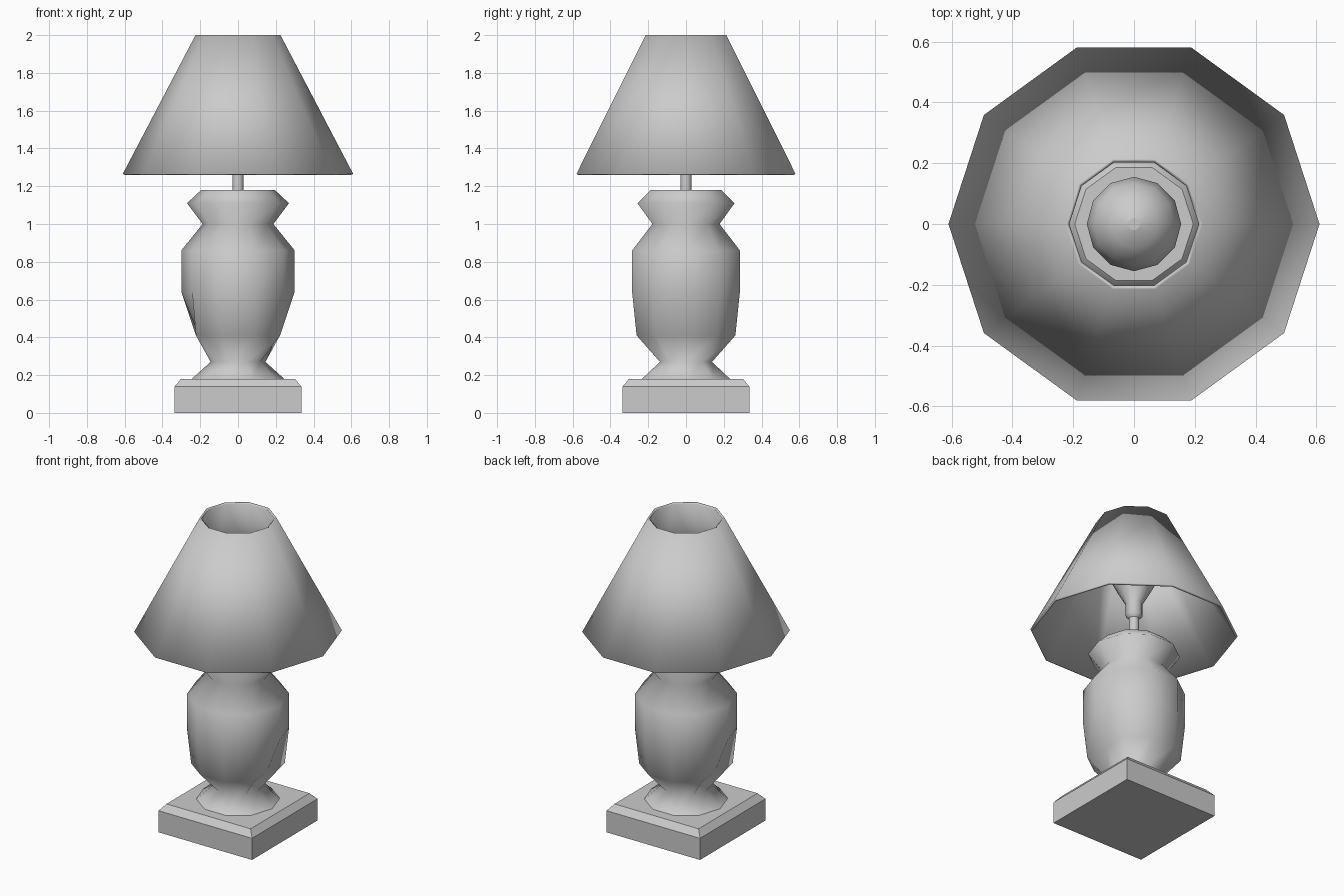
import bpy, bmesh, math

cube = bpy.data.objects.get("Cube")
if cube:
    bpy.data.objects.remove(cube, do_unlink=True)

GREY = (0.6, 0.6, 0.6, 1.0)
mat = bpy.data.materials.new("plain grey")
mat.use_nodes = True
mat.diffuse_color = GREY
mat.node_tree.nodes["Principled BSDF"].inputs["Base Color"].default_value = GREY


def add_object(name, bm):
    mesh = bpy.data.meshes.new(name)
    bm.to_mesh(mesh)
    bm.free()
    mesh.materials.append(mat)
    ob = bpy.data.objects.new(name, mesh)
    bpy.context.collection.objects.link(ob)
    return ob


def lathe(name, profile, sides, caps=True, adjust=None):
    """Revolve (radius, height) points; the walls are smooth, the caps flat."""
    bm = bmesh.new()
    rings = []
    for r, z in profile:
        ring = []
        for i in range(sides):
            a = math.tau * i / sides
            k = adjust(i, z) if adjust else 1
            ring.append(bm.verts.new((r * k * math.cos(a), r * k * math.sin(a), z)))
        rings.append(ring)
    for low, high in zip(rings, rings[1:]):
        for i in range(sides):
            j = (i + 1) % sides
            bm.faces.new((low[i], low[j], high[j], high[i])).smooth = True
    if caps:
        bm.faces.new(rings[0][::-1])
        bm.faces.new(rings[-1])
    return add_object(name, bm)


# Square base with a bevelled top
bm = bmesh.new()
bmesh.ops.create_cube(bm, size=1)
for v in bm.verts:
    v.co = (v.co.x * 0.67, v.co.y * 0.67, (v.co.z + 0.5) * 0.14)
top = max(bm.faces, key=lambda f: f.calc_center_median().z)
rim = bmesh.ops.extrude_face_region(bm, geom=[top])
bm.faces.remove(top)
for v in rim["geom"]:
    if isinstance(v, bmesh.types.BMVert):
        v.co = (v.co.x * 0.9, v.co.y * 0.9, 0.18)
add_object("base", bm)


# Vase body, with the two side corners of its lower ring drawn in
def lower_dent(i, z):
    return 0.75 if z == 0.41 and i in (0, 5) else 1


lathe("vase_body",
      [(0.245, 0.18), (0.145, 0.27), (0.275, 0.41), (0.3, 0.64), (0.3, 0.86),
       (0.187, 1.0), (0.27, 1.11), (0.195, 1.18)], 10, adjust=lower_dent)

# Stem, socket and bulb
lathe("stem", [(0.03, 1.17), (0.03, 1.39)], 12)
lathe("bulb",
      [(0.03, 1.36), (0.05, 1.38), (0.05, 1.46), (0.1, 1.55), (0.14, 1.63),
       (0.155, 1.71), (0.134, 1.787), (0.078, 1.844), (0.02, 1.863)], 12)

# Open conical shade with a thin wall
shade = lathe("lamp_shade", [(0.61, 1.265), (0.225, 2.0)], 10, caps=False)
wall = shade.modifiers.new("wall", 'SOLIDIFY')
wall.thickness = 0.014
wall.offset = -1
